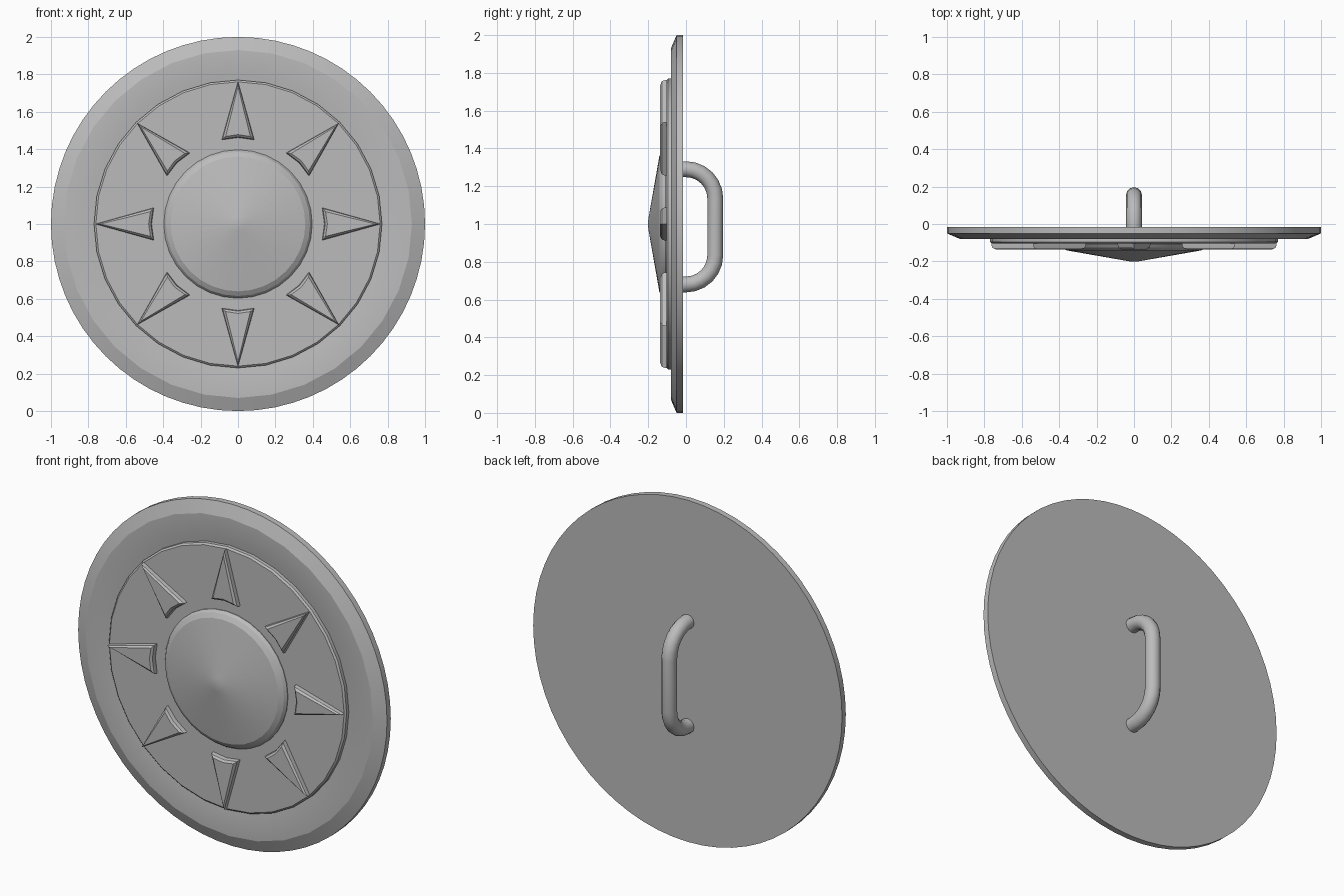
import bpy, bmesh, math
from mathutils import Matrix, Vector

if "Cube" in bpy.data.objects:
    bpy.data.objects.remove(bpy.data.objects["Cube"])

CZ = 1.0  # height of the shield centre
steel = bpy.data.materials.new("grey_steel")
steel.diffuse_color = (0.5, 0.5, 0.5, 1)
steel.use_nodes = True
steel.node_tree.nodes["Principled BSDF"].inputs["Base Color"].default_value = steel.diffuse_color


def finish(name, bm, angle=20):
    bmesh.ops.recalc_face_normals(bm, faces=bm.faces)
    me = bpy.data.meshes.new(name)
    bm.to_mesh(me)
    bm.free()
    ob = bpy.data.objects.new(name, me)
    bpy.context.collection.objects.link(ob)
    me.materials.append(steel)
    bpy.ops.object.select_all(action='DESELECT')
    ob.select_set(True)
    bpy.context.view_layer.objects.active = ob
    bpy.ops.object.shade_smooth_by_angle(angle=math.radians(angle))
    return ob


def bridge(bm, loops, cap=True):
    for a, b in zip(loops, loops[1:]):
        n = len(a)
        for i in range(n):
            bm.faces.new((a[i], a[(i + 1) % n], b[(i + 1) % n], b[i]))
    if cap:
        bm.faces.new(loops[0])
        bm.faces.new(loops[-1])


def lathe(name, profile, segs):
    """Turn (radius, y, coarse) points about the y axis through the centre.
    Coarse rings have half as many visible sides."""
    bm = bmesh.new()
    loops = []
    for r, y, coarse in profile:
        ring = []
        for i in range(segs):
            a = 2 * math.pi * i / segs
            q = r * math.cos(2 * math.pi / segs) if coarse and i % 2 else r
            ring.append(bm.verts.new((q * math.cos(a), y, CZ + q * math.sin(a))))
        loops.append(ring)
    bridge(bm, loops)
    return finish(name, bm)


# main plate with bevelled rim and shallow groove
lathe("shield_plate", [(1, -.015, 0), (1, -.05, 0), (.93, -.08, 1),
                       (.80, -.08, 1), (.775, -.074, 1)], 64)
# raised inner panel
lathe("inner_panel", [(.77, -.06, 0), (.77, -.095, 0), (.76, -.104, 0)], 32)
# central boss: bevelled edge and low cone
lathe("centre_boss", [(.397, -.09, 0), (.397, -.108, 0), (.385, -.125, 0),
                      (.36, -.141, 0), (.04, -.197, 0), (.02, -.2, 0)], 32)

# eight raised rays with a notched inner edge
outer = [(-.087, .45), (0, .462), (.087, .45), (0, .762)]
mid = [(-.083, .454), (0, .466), (.083, .454), (0, .757)]
top = [(-.066, .468), (0, .478), (.066, .468), (0, .735)]
for k in range(8):
    bm = bmesh.new()
    rot = Matrix.Rotation(k * math.pi / 4, 3, 'Y')
    loops = []
    for pts, y in ((outer, -.095), (outer, -.112), (mid, -.127), (top, -.137)):
        loops.append([bm.verts.new(rot @ Vector((x, y, z)) + Vector((0, 0, CZ)))
                      for x, z in pts])
    bridge(bm, loops)
    finish(f"ray_{k + 1}", bm, 30)

# grip on the back: round tube along a D-shaped path
R, HZ, HALF, TUBE = .155, .985, .305, .042
path = [(-.03, HALF, 0)]
for i in range(7):
    t = math.pi / 2 * i / 6
    path.append((R * math.sin(t), HALF - R * (1 - math.cos(t)), t))
path += [(y, -z, math.pi - t) for y, z, t in reversed(path)]
bm = bmesh.new()
loops = []
for y, z, t in path:
    # t turns the section: normal points outward from the path
    ny, nz = math.sin(t), math.cos(t)
    ring = []
    for j in range(12):
        a = 2 * math.pi * j / 12
        s = TUBE * math.sin(a)
        ring.append(bm.verts.new((TUBE * math.cos(a), y + ny * s, HZ + z + nz * s)))
    loops.append(ring)
bridge(bm, loops)
finish("back_grip", bm, 40)
